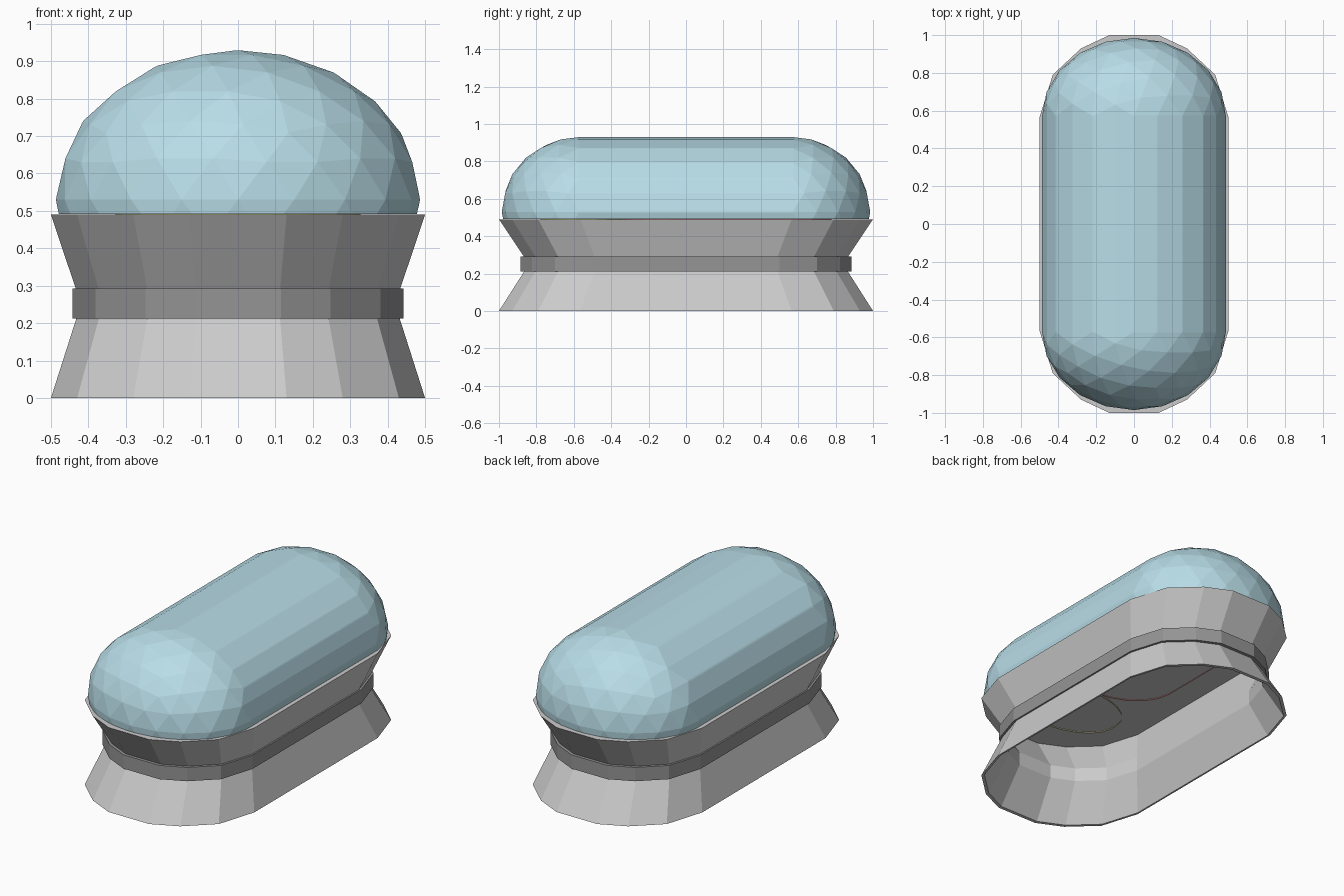
import bpy, bmesh

if "Cube" in bpy.data.objects:
    bpy.data.objects.remove(bpy.data.objects["Cube"])


def material(name, color):
    m = bpy.data.materials.new(name)
    m.diffuse_color = (*color, 1)
    m.use_nodes = True
    m.node_tree.nodes["Principled BSDF"].inputs["Base Color"].default_value = m.diffuse_color
    return m


def finish(bm, name, mat=None):
    bmesh.ops.recalc_face_normals(bm, faces=bm.faces)
    me = bpy.data.meshes.new(name)
    bm.to_mesh(me)
    bm.free()
    ob = bpy.data.objects.new(name, me)
    bpy.context.collection.objects.link(ob)
    if mat:
        me.materials.append(mat)
    return ob


# Rounded-oblong outline, mirrored from one quadrant
quad = [(0.5, 0.565), (0.43, 0.79), (0.28, 0.93), (0.13, 1.0)]
half = quad + [(-x, y) for x, y in reversed(quad)]
outline = half + [(-x, -y) for x, y in half]


def loft(name, profile, mat=None):
    """Sweep a closed (scale, z) profile around the outline."""
    bm = bmesh.new()
    rings = [[bm.verts.new((x * s, y * s, z)) for x, y in outline] for s, z in profile]
    n = len(outline)
    for a, b in zip(rings, rings[1:] + rings[:1]):
        for i in range(n):
            j = (i + 1) % n
            bm.faces.new((a[i], a[j], b[j], b[i]))
    return finish(bm, name, mat)


def capsule_dome(name, rx, ry, rz, straight, center, cut, mat):
    """Faceted half ball, pulled apart along y and cut flat underneath."""
    bm = bmesh.new()
    bmesh.ops.create_icosphere(bm, subdivisions=3, radius=1)
    for y in (-0.01, 0.01):
        bmesh.ops.bisect_plane(bm, geom=bm.verts[:] + bm.edges[:] + bm.faces[:],
                               plane_co=(0, y, 0), plane_no=(0, 1, 0))
    # drop the points that lay between the two cuts
    bmesh.ops.delete(bm, geom=[v for v in bm.verts if abs(v.co.y) < 0.009], context='VERTS')
    for v in bm.verts:
        side = 1 if v.co.y > 0 else -1
        v.co = (v.co.x * rx, v.co.y * ry + side * straight, v.co.z * rz)
    # bridge the two halves with long panels
    rim = [e for e in bm.edges if e.is_boundary]
    if rim:
        bmesh.ops.bridge_loops(bm, edges=rim)
    bmesh.ops.translate(bm, verts=bm.verts, vec=center)
    bmesh.ops.bisect_plane(bm, geom=bm.verts[:] + bm.edges[:] + bm.faces[:],
                           plane_co=(0, 0, cut), plane_no=(0, 0, 1), clear_inner=True)
    return finish(bm, name, mat)


glass = material("blue_glass", (0.48, 0.72, 0.8))
red = material("red_lens", (0.8, 0.3, 0.27))
yellow = material("yellow_lens", (0.85, 0.78, 0.35))
dark = material("dark_grey", (0.3, 0.3, 0.3))

# Hollow, waisted base
loft("base_shell", [(1, 0), (0.866, 0.21), (0.866, 0.29), (1, 0.49),
                    (0.97, 0.49), (0.845, 0.29), (0.845, 0.21), (0.98, 0)])

# Band around the waist
loft("waist_band", [(0.885, 0.212), (0.885, 0.292), (0.855, 0.292), (0.855, 0.212)], dark)

# Floor plate closing the top of the base
bm = bmesh.new()
bm.faces.new([bm.verts.new((x * 0.985, y * 0.985, 0.49)) for x, y in outline])
finish(bm, "floor_plate")

# Outer cover and the two lenses under it, lips just below the plate
capsule_dome("dome_cover", 0.487, 0.415, 0.40, 0.57, (0, 0, 0.53), 0.492, glass)
capsule_dome("yellow_lens", 0.33, 0.2, 0.25, 0.02, (0, -0.56, 0.5), 0.484, yellow)
capsule_dome("red_lens", 0.33, 0.26, 0.25, 0.3, (0, 0.22, 0.5), 0.484, red)
